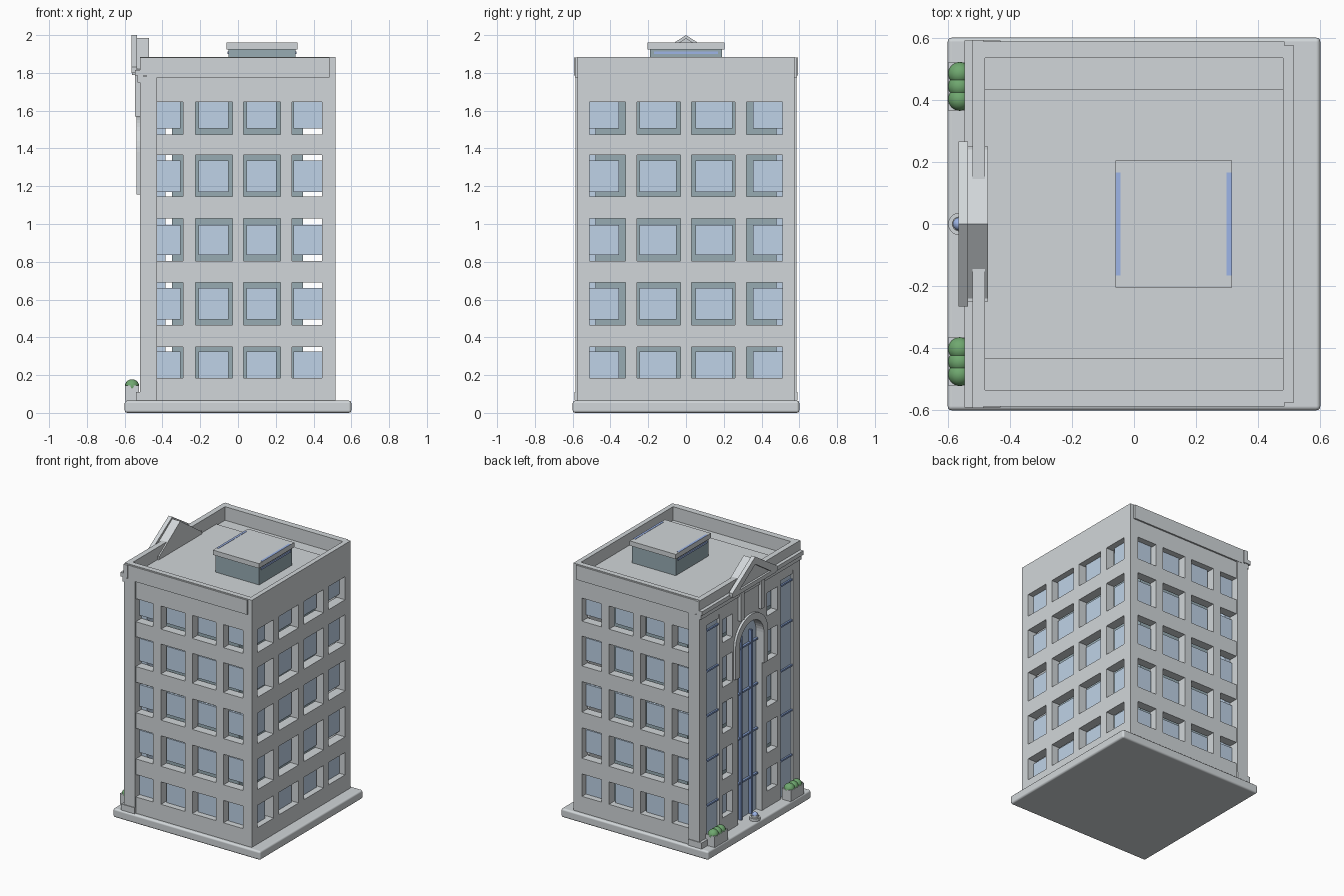
import bpy, bmesh, math
from mathutils import Vector

if "Cube" in bpy.data.objects:
    bpy.data.objects.remove(bpy.data.objects["Cube"])


def material(name, rgb):
    m = bpy.data.materials.new(name)
    m.diffuse_color = (*rgb, 1)
    m.use_nodes = True
    m.node_tree.nodes["Principled BSDF"].inputs["Base Color"].default_value = m.diffuse_color
    return m


STONE = material("stone grey", (0.64, 0.675, 0.695))
TEAL = material("dark teal glass", (0.31, 0.41, 0.45))
GLASS = material("pale blue glass", (0.52, 0.65, 0.80))
BLUE = material("blue metal", (0.23, 0.34, 0.62))
LIGHT_BLUE = material("bright blue strip", (0.34, 0.46, 0.80))
GREEN = material("leaf green", (0.16, 0.39, 0.16))


def finish(name, bm, mat, smooth=False):
    bmesh.ops.recalc_face_normals(bm, faces=bm.faces)
    me = bpy.data.meshes.new(name)
    bm.to_mesh(me)
    bm.free()
    me.materials.append(mat)
    for p in me.polygons:
        p.use_smooth = smooth
    ob = bpy.data.objects.new(name, me)
    bpy.context.collection.objects.link(ob)
    return ob


def boxes(name, mat, *specs):
    """Boxes given as (x0, x1, y0, y1, z0, z1), joined in one object."""
    bm = bmesh.new()
    for x0, x1, y0, y1, z0, z1 in specs:
        vs = bmesh.ops.create_cube(bm, size=1)["verts"]
        for v in vs:
            v.co = ((x0 + x1) / 2 + v.co.x * (x1 - x0),
                    (y0 + y1) / 2 + v.co.y * (y1 - y0),
                    (z0 + z1) / 2 + v.co.z * (z1 - z0))
    return finish(name, bm, mat)


def mirrored(*specs):
    """Add the copy of each box on the other side of y = 0."""
    return [*specs] + [(a, b, -d, -c, e, f) for a, b, c, d, e, f in specs]


def prism(name, mat, pts, x0, x1):
    """Outline in (y, z) extruded along x."""
    bm = bmesh.new()
    face = bm.faces.new([bm.verts.new((x0, y, z)) for y, z in pts])
    new = bmesh.ops.extrude_face_region(bm, geom=[face])["geom"]
    bmesh.ops.translate(bm, vec=(x1 - x0, 0, 0),
                        verts=[g for g in new if isinstance(g, bmesh.types.BMVert)])
    return finish(name, bm, mat)


def wall(name, span, cols, rows, z0, z1, place, depth):
    """Wall with a grid of openings; place(u, z) gives the outer point."""
    us = sorted({*span, *[u for c in cols for u in c]})
    zs = sorted({z0, z1, *[z for r in rows for z in r]})
    bm = bmesh.new()
    grid = {(u, z): bm.verts.new(place(u, z)) for u in us for z in zs}
    for a, b in zip(us, us[1:]):
        for c, d in zip(zs, zs[1:]):
            if (a, b) not in cols or (c, d) not in rows:
                bm.faces.new([grid[p] for p in ((a, c), (b, c), (b, d), (a, d))])
    new = bmesh.ops.extrude_face_region(bm, geom=bm.faces[:])["geom"]
    bmesh.ops.translate(bm, vec=Vector(depth),
                        verts=[g for g in new if isinstance(g, bmesh.types.BMVert)])
    bmesh.ops.delete(bm, geom=[v for v in bm.verts if not v.link_faces], context="VERTS")
    return finish(name, bm, STONE)


ROWS = [(0.185, 0.35), (0.465, 0.69), (0.805, 1.03), (1.145, 1.365), (1.475, 1.645)]
PANE_ROWS = [(0.185, 0.325), (0.495, 0.66), (0.835, 0.995), (1.17, 1.335), (1.505, 1.645)]
X_COLS = [(-0.43, -0.29), (-0.225, -0.03), (0.03, 0.225), (0.285, 0.445)]
X_PANES = [(-0.43, -0.305), (-0.21, -0.05), (0.045, 0.205), (0.295, 0.445)]
Y_COLS = [(-0.51, -0.32), (-0.26, -0.03), (0.03, 0.26), (0.32, 0.51)]
Y_PANES = [(-0.51, -0.355), (-0.245, -0.05), (0.05, 0.245), (0.355, 0.51)]

# Base slab with rounded edges
base = boxes("base_slab", STONE, (-0.6, 0.6, -0.6, 0.6, 0, 0.065))
for p in base.data.polygons:
    p.use_smooth = True
bev = base.modifiers.new("edge", "BEVEL")
bev.width, bev.segments, bev.harden_normals = 0.014, 3, True

# Three plain walls with window openings, and their panes
for s, n in ((-1, "front"), (1, "rear")):
    wall(n + "_wall", (-0.43, 0.515), X_COLS, ROWS, 0.065, 1.78,
         lambda u, z: (u, s * 0.575, z), (0, -s * 0.065, 0))
    boxes(n + "_panes", GLASS, *[(a, b, *sorted((s * 0.515, s * 0.53)), c, d)
                                 for a, b in X_PANES for c, d in PANE_ROWS])
wall("side_wall", (-0.51, 0.51), Y_COLS, ROWS, 0.065, 1.78,
     lambda u, z: (0.515, u, z), (-0.07, 0, 0))
boxes("side_panes", GLASS, *[(0.455, 0.47, a, b, c, d)
                             for a, b in Y_PANES for c, d in PANE_ROWS])
boxes("inner_core", TEAL, (-0.35, 0.345, -0.48, 0.48, 0.065, 1.75))

# Roof deck, parapet and band
boxes("roof_deck", STONE, (-0.5, 0.5, -0.55, 0.55, 1.72, 1.785),
      (-0.48, 0.48, -0.435, 0.435, 1.78, 1.795))
boxes("parapet", STONE, (0.48, 0.515, -0.575, 0.575, 1.78, 1.885),
      (-0.52, -0.48, -0.575, 0.575, 1.70, 1.885),
      *mirrored((-0.48, 0.48, 0.535, 0.575, 1.78, 1.885)))
boxes("parapet_band", STONE, *mirrored((-0.485, 0.485, 0.57, 0.587, 1.775, 1.882),
                                       (-0.52, -0.485, 0.57, 0.592, 1.785, 1.882)))
boxes("entrance_cornice", STONE, (-0.545, -0.5, -0.59, 0.59, 1.785, 1.815),
      (-0.532, -0.5, -0.585, 0.585, 1.75, 1.785))

# Rooftop room with blue strips
boxes("roof_room", TEAL, (-0.05, 0.305, -0.19, 0.19, 1.79, 1.93))
boxes("roof_room_lid", STONE, (-0.06, 0.315, -0.205, 0.205, 1.925, 1.96))
boxes("roof_room_strips", LIGHT_BLUE, (-0.06, -0.043, -0.165, 0.165, 1.96, 1.962),
      (0.298, 0.315, -0.165, 0.165, 1.96, 1.962),
      (-0.056, -0.05, -0.17, 0.17, 1.9, 1.914), (0.305, 0.311, -0.17, 0.17, 1.9, 1.914))

# Entrance side: corner pillars, plinths, tall glazed strips, centre glazing
boxes("corner_pillars", STONE, *mirrored((-0.52, -0.43, 0.505, 0.585, 0.065, 1.78)))
boxes("pillar_plinths", STONE, *mirrored((-0.54, -0.43, 0.5, 0.59, 0.065, 0.11)))
boxes("glazed_strips", GLASS, *mirrored((-0.503, -0.385, 0.355, 0.51, 0.065, 1.68)))
boxes("strip_head", STONE, *mirrored((-0.515, -0.385, 0.35, 0.51, 1.67, 1.78)))
boxes("window_backing", TEAL, *mirrored((-0.47, -0.385, 0.15, 0.355, 0.065, 1.75)))
boxes("arch_glazing", GLASS, (-0.473, -0.385, -0.15, 0.15, 0.065, 1.6))
for s, n in ((-1, "near"), (1, "far")):
    col = tuple(sorted((s * 0.20, s * 0.32)))
    wall(n + "_entrance_wall", (s * 0.14, s * 0.355), [col], ROWS, 0.065, 1.75,
         lambda u, z: (-0.52, u, z), (0.05, 0, 0))
    boxes(n + "_entrance_panes", GLASS, *[(-0.478, -0.47, col[0] + 0.012, col[1] - 0.012, c, d)
                                          for c, d in PANE_ROWS])


# Arch: wall above the opening and the raised hood
def arc(r, n=20):
    return [(r * math.cos(math.pi * i / n), 1.38 + r * math.sin(math.pi * i / n))
            for i in range(n + 1)]


prism("arch_wall", STONE, arc(0.14) + [(-0.14, 1.75), (0.14, 1.75)], -0.52, -0.47)
prism("arch_hood", STONE, [(0.19, 1.155)] + arc(0.19) + [(-0.19, 1.155), (-0.14, 1.155)]
      + arc(0.14)[::-1] + [(0.14, 1.155)], -0.537, -0.51)
boxes("arch_brackets", STONE, *mirrored((-0.545, -0.51, 0.1, 0.14, 1.57, 1.80)))

# Blue glazing bars
LEVELS = [0.33, 0.66, 0.99, 1.32]
boxes("arch_bars", BLUE, *mirrored((-0.497, -0.473, 0.053, 0.067, 0.065, 1.42)),
      *[(-0.49, -0.473, -0.14, 0.14, z, z + 0.012) for z in LEVELS])
boxes("strip_bars", BLUE, *mirrored(*[(-0.515, -0.5, 0.355, 0.505, z, z + 0.012)
                                      for z in LEVELS + [1.62]]))

# Pediment: gable roof behind, raking frame in front
prism("pediment_body", STONE, [(-0.24, 1.82), (0.24, 1.82), (0, 1.985)], -0.545, -0.47)
prism("pediment_frame", STONE, [(-0.265, 1.80), (-0.265, 1.83), (0, 2.0), (0.265, 1.83),
                                (0.265, 1.80), (0.22, 1.80), (0, 1.945), (-0.22, 1.80)],
      -0.565, -0.535)
boxes("pediment_sill", STONE, (-0.56, -0.47, -0.25, 0.25, 1.79, 1.82))


# Planters with bushes
def balls(name, mat, centres, r):
    bm = bmesh.new()
    for c in centres:
        vs = bmesh.ops.create_uvsphere(bm, u_segments=16, v_segments=10, radius=r)["verts"]
        bmesh.ops.translate(bm, vec=Vector(c), verts=vs)
    return finish(name, bm, mat, True)


boxes("planters", STONE, *mirrored((-0.598, -0.525, 0.365, 0.52, 0.065, 0.145)))
balls("bushes", GREEN, [(-0.561, s * y, 0.14) for s in (-1, 1) for y in (0.402, 0.443, 0.484)],
      0.038)

# Small round fountain before the entrance
bm = bmesh.new()
for r, z, h in ((0.036, 0.075, 0.02), (0.024, 0.09, 0.02)):
    vs = bmesh.ops.create_cone(bm, cap_ends=True, segments=20, radius1=r, radius2=r,
                               depth=h)["verts"]
    bmesh.ops.translate(bm, vec=(-0.562, 0, z), verts=vs)
finish("fountain_bowl", bm, STONE)
balls("fountain_dome", LIGHT_BLUE, [(-0.562, 0, 0.1)], 0.021)
